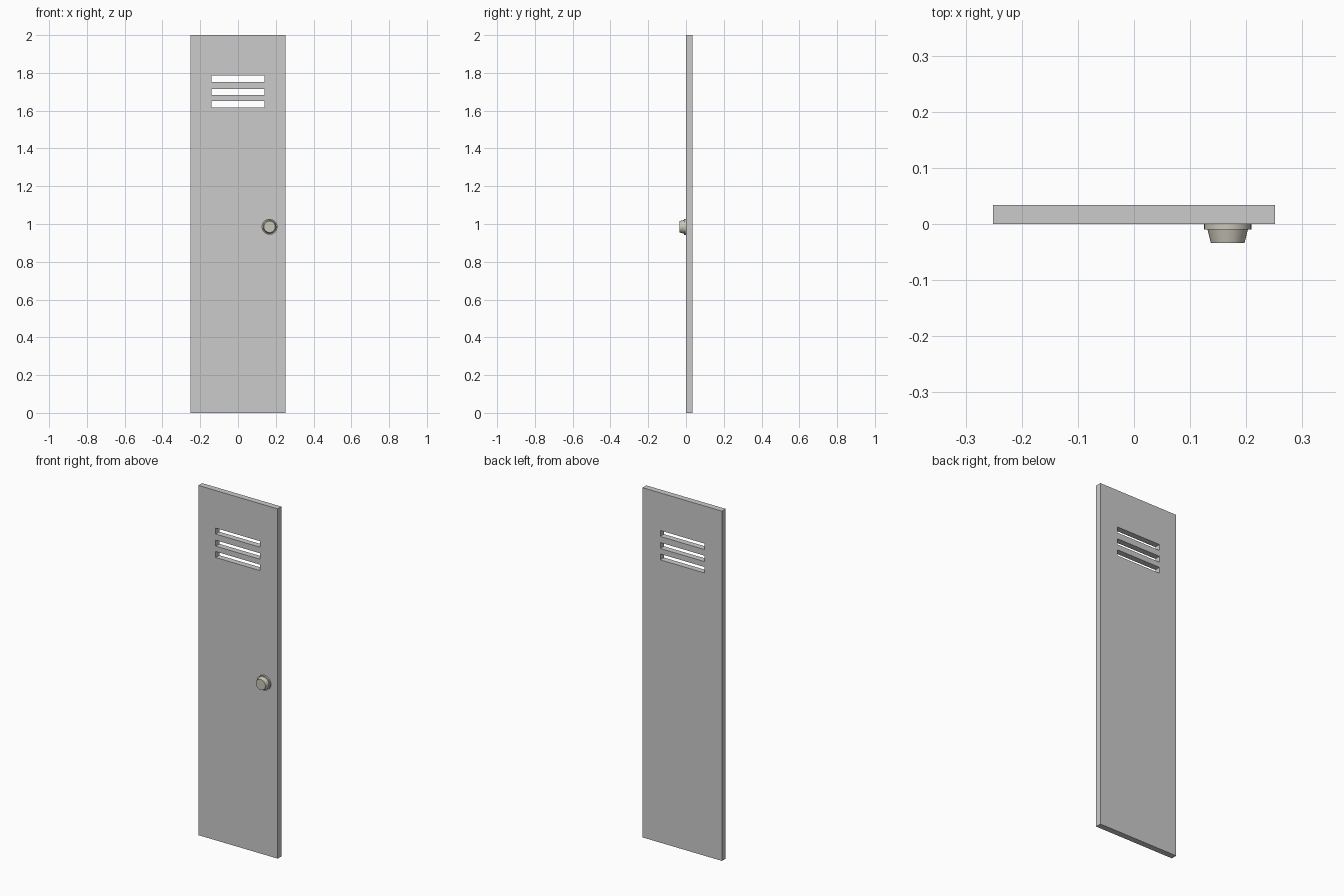
import bpy, bmesh, math
from mathutils import Matrix, Vector

if "Cube" in bpy.data.objects:
    bpy.data.objects.remove(bpy.data.objects["Cube"])


def make_object(name, bm):
    bmesh.ops.recalc_face_normals(bm, faces=bm.faces)
    mesh = bpy.data.meshes.new(name)
    bm.to_mesh(mesh)
    bm.free()
    obj = bpy.data.objects.new(name, mesh)
    bpy.context.collection.objects.link(obj)
    return obj


def add_box(bm, x0, x1, y0, y1, z0, z1):
    size = Vector((x1 - x0, y1 - y0, z1 - z0))
    centre = Vector((x0 + x1, y0 + y1, z0 + z1)) / 2
    bmesh.ops.create_cube(bm, size=1, matrix=Matrix.Translation(centre) @ Matrix.Diagonal(size).to_4x4())


# Door panel
bm = bmesh.new()
add_box(bm, -0.251, 0.251, 0.0, 0.034, 0, 2)
door = make_object("door_panel", bm)

# Three vent slots cut right through the panel
bm = bmesh.new()
for z in (1.768, 1.699, 1.634):
    add_box(bm, -0.141, 0.139, -0.1, 0.1, z - 0.017, z + 0.017)
cutter = make_object("vent_cutter", bm)
cutter.hide_render = True
vents = door.modifiers.new("vents", 'BOOLEAN')
vents.operation = 'DIFFERENCE'
vents.solver = 'EXACT'
vents.object = cutter
bpy.context.view_layer.objects.active = door
door.select_set(True)
bpy.ops.object.modifier_apply(modifier=vents.name)
bpy.data.objects.remove(cutter)
door.select_set(False)

# Door knob: flange and tapered grip, one turned profile of (radius, y)
profile = [(0, 0.0), (0.042, 0.0), (0.042, -0.01), (0.036, -0.01), (0.030, -0.034), (0, -0.034)]
bm = bmesh.new()
verts = [bm.verts.new((r, y, 0)) for r, y in profile]
edges = [bm.edges.new(pair) for pair in zip(verts, verts[1:])]
bmesh.ops.spin(bm, geom=verts + edges, cent=(0, 0, 0), axis=(0, 1, 0),
               angle=math.tau, steps=32, use_duplicate=False)
bmesh.ops.remove_doubles(bm, verts=bm.verts, dist=1e-5)
knob = make_object("door_knob", bm)
knob.location = (0.167, 0, 0.985)
brushed = bpy.data.materials.new("brushed_metal")
brushed.diffuse_color = (0.6, 0.57, 0.49, 1)
brushed.use_nodes = True
brushed.node_tree.nodes["Principled BSDF"].inputs["Base Color"].default_value = brushed.diffuse_color
knob.data.materials.append(brushed)
bpy.context.view_layer.objects.active = knob
knob.select_set(True)
bpy.ops.object.shade_smooth_by_angle(angle=math.radians(30))
